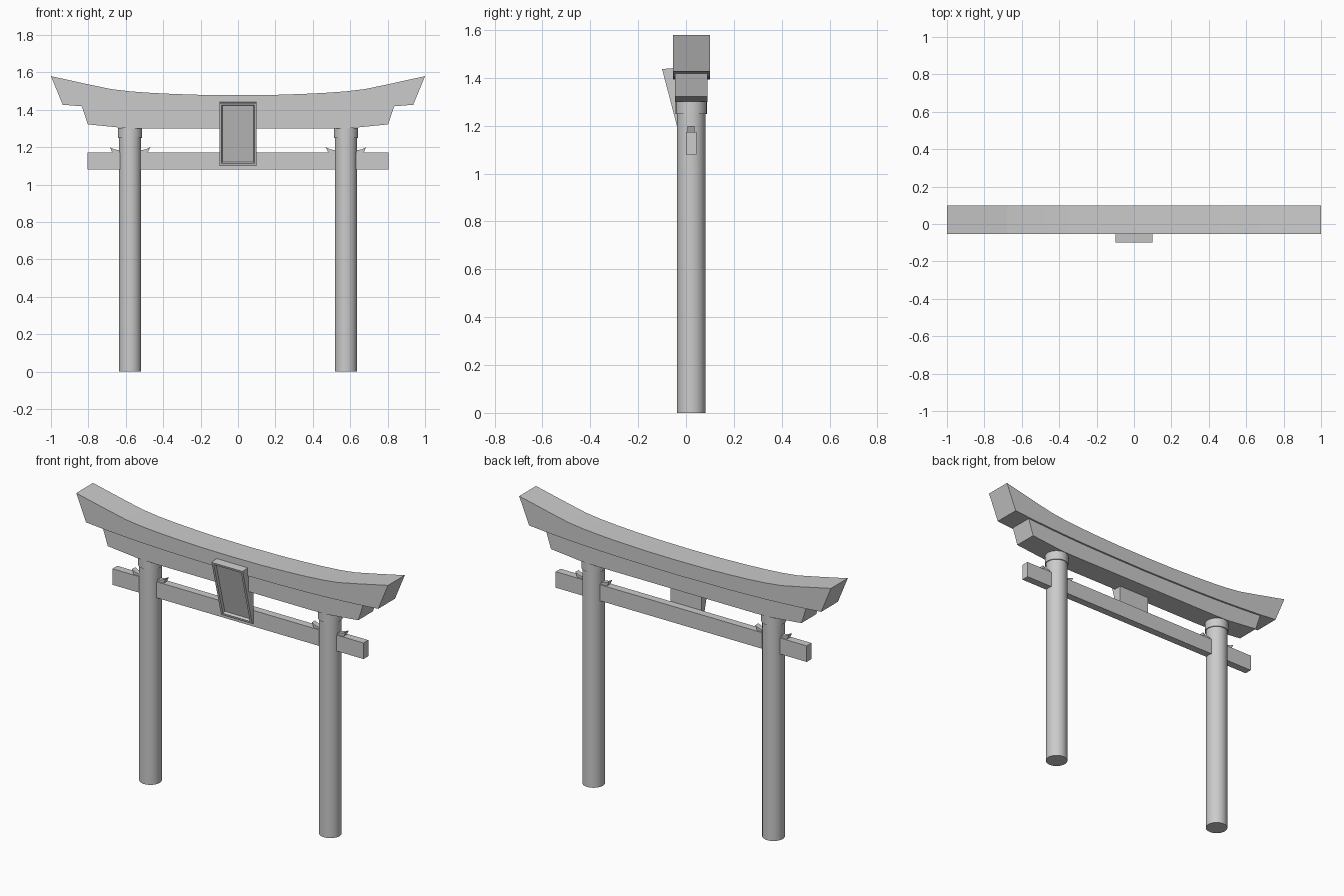
import bpy, bmesh

if "Cube" in bpy.data.objects:
    bpy.data.objects.remove(bpy.data.objects["Cube"])

YC = 0.022      # depth centre of posts and beams
PX = 0.577      # post offset from the middle


def finish(name, bm):
    bmesh.ops.recalc_face_normals(bm, faces=bm.faces[:])
    me = bpy.data.meshes.new(name)
    bm.to_mesh(me)
    bm.free()
    ob = bpy.data.objects.new(name, me)
    bpy.context.collection.objects.link(ob)
    return ob


def prism(name, pts, y0, y1):
    """Extrude an x-z outline from y0 to y1."""
    bm = bmesh.new()
    face = bm.faces.new([bm.verts.new((x, y0, z)) for x, z in pts])
    ext = bmesh.ops.extrude_face_region(bm, geom=[face])
    vs = [g for g in ext["geom"] if isinstance(g, bmesh.types.BMVert)]
    bmesh.ops.translate(bm, verts=vs, vec=(0, y1 - y0, 0))
    return finish(name, bm)


def beam(name, top, bottom, y0, y1):
    """Curved beam, mirrored: half outlines run from the middle outwards.
    Built as a strip of quads so the concave outline stays clean."""
    def full(half):
        return [(-x, z) for x, z in half[:0:-1]] + half
    t, b = full(top), full(bottom)
    bm = bmesh.new()
    rings = [[bm.verts.new(c) for c in ((tx, y0, tz), (tx, y1, tz), (bx, y1, bz), (bx, y0, bz))]
             for (tx, tz), (bx, bz) in zip(t, b)]
    for r, s in zip(rings, rings[1:]):
        for i in range(4):
            j = (i + 1) % 4
            bm.faces.new((r[i], r[j], s[j], s[i]))
    bm.faces.new(rings[0])
    bm.faces.new(rings[-1])
    return finish(name, bm)


def cylinder(name, x, r, z0, z1):
    bpy.ops.mesh.primitive_cylinder_add(vertices=32, radius=r, depth=z1 - z0,
                                        location=(x, YC, (z0 + z1) / 2))
    bpy.context.object.name = name
    bpy.ops.object.shade_smooth_by_angle()


# Upper curved lintel and the second lintel beneath it
beam("top_lintel",
     [(0, 1.478), (.2, 1.48), (.35, 1.485), (.47, 1.491), (.58, 1.499), (.68, 1.511), (.8, 1.536), (1, 1.58)],
     [(0, 1.393), (.2, 1.395), (.35, 1.397), (.47, 1.400), (.58, 1.404), (.68, 1.409), (.8, 1.416), (.937, 1.427)],
     -.054, .10)
beam("lower_lintel",
     [(0, 1.395), (.2, 1.397), (.35, 1.399), (.5, 1.403), (.62, 1.408), (.835, 1.419)],
     [(0, 1.30), (.2, 1.30), (.35, 1.30), (.5, 1.30), (.6, 1.302), (.803, 1.322)],
     -.046, .09)

# Straight tie beam through the posts
prism("tie_beam", [(-.805, 1.08), (.805, 1.08), (.805, 1.173), (-.805, 1.173)], 0, .044)

# Posts, collars and flared wedges
for side, s in (("left", -1), ("right", 1)):
    cylinder(side + "_post", s * PX, .0595, 0, 1.301)
    cylinder(side + "_collar", s * PX, .065, 1.25, 1.302)
    for part, d in (("outer", 1), ("inner", -1)):
        prism(f"{side}_{part}_wedge",
              [(s * (PX + d * a), z) for a, z in
               ((.04, 1.171), (.095, 1.171), (.108, 1.20), (.085, 1.189), (.06, 1.184), (.04, 1.184))],
              .006, .036)

# Leaning plaque with a recessed panel
bm = bmesh.new()
side = [(-.100, 1.437), (-.012, 1.10), (0, 1.10), (0, 1.446)]
l = [bm.verts.new((-.1, y, z)) for y, z in side]
r = [bm.verts.new((.1, y, z)) for y, z in side]
bm.faces.new(l)
bm.faces.new(r)
quads = [bm.faces.new((l[i], r[i], r[(i + 1) % 4], l[(i + 1) % 4])) for i in range(4)]
bmesh.ops.recalc_face_normals(bm, faces=bm.faces[:])
bmesh.ops.inset_region(bm, faces=[quads[0]], thickness=.018, depth=0)
bmesh.ops.inset_region(bm, faces=[quads[0]], thickness=.006, depth=-.014)
finish("plaque", bm)
